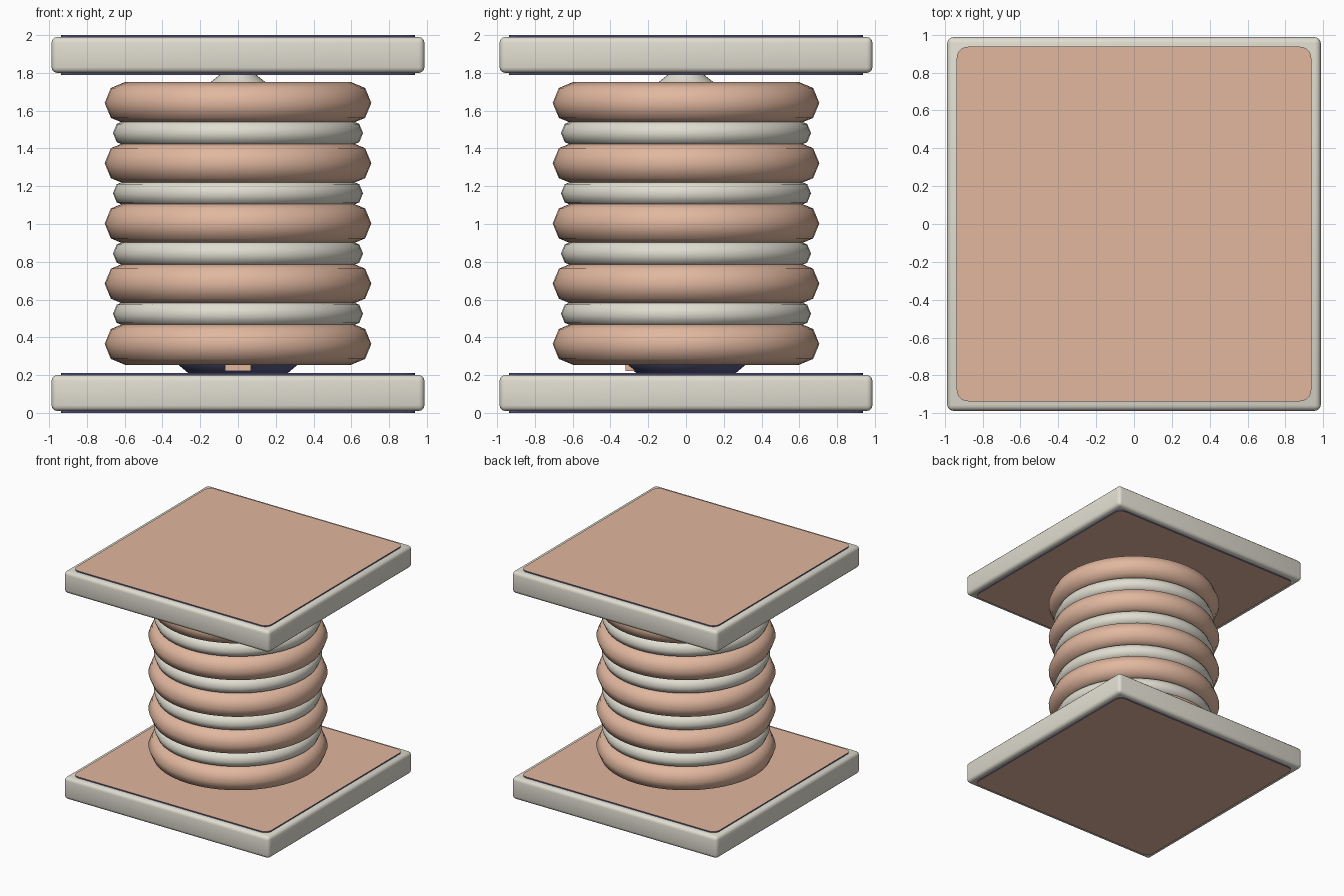
import bpy, bmesh, math

if "Cube" in bpy.data.objects:
    bpy.data.objects.remove(bpy.data.objects["Cube"])


def lin(c):
    c /= 255
    return c / 12.92 if c <= 0.04045 else ((c + 0.055) / 1.055) ** 2.4


def material(name, r, g, b):
    m = bpy.data.materials.new(name)
    m.diffuse_color = (lin(r), lin(g), lin(b), 1)
    m.use_nodes = True
    m.node_tree.nodes["Principled BSDF"].inputs["Base Color"].default_value = m.diffuse_color
    return m


TAN = material("copper tan", 225, 183, 159)
GREY = material("warm grey", 224, 221, 208)
BLUE = material("slate blue", 88, 88, 132)


def finish(ob, name, mat, angle=40):
    ob.name = name
    ob.data.materials.append(mat)
    bpy.context.view_layer.objects.active = ob
    ob.select_set(True)
    bpy.ops.object.shade_smooth_by_angle(angle=math.radians(angle))
    ob.select_set(False)
    return ob


def slab(name, half, z0, z1, mat, bevel, segments, corners_only=False):
    bm = bmesh.new()
    bmesh.ops.create_cube(bm, size=1)
    for v in bm.verts:
        v.co = (v.co.x * 2 * half, v.co.y * 2 * half, z1 if v.co.z > 0 else z0)
    edges = [e for e in bm.edges if not corners_only
             or abs(e.verts[0].co.z - e.verts[1].co.z) > 1e-4]
    bmesh.ops.bevel(bm, geom=edges, offset=bevel, segments=segments,
                    profile=0.5, affect='EDGES')
    me = bpy.data.meshes.new(name)
    bm.to_mesh(me)
    bm.free()
    ob = bpy.data.objects.new(name, me)
    bpy.context.collection.objects.link(ob)
    return finish(ob, name, mat)


def ring(name, z, minor, mat):
    bpy.ops.mesh.primitive_torus_add(location=(0, 0, z), major_radius=0.594,
                                     minor_radius=minor, major_segments=48,
                                     minor_segments=8)
    finish(bpy.context.object, name, mat, 60)


def lathe(name, profile, mat, n=32):
    bm = bmesh.new()
    rows = [[bm.verts.new((r * math.cos(2 * math.pi * i / n),
                           r * math.sin(2 * math.pi * i / n), z))
             for i in range(n)] for r, z in profile]
    for a, b in zip(rows, rows[1:]):
        for i in range(n):
            j = (i + 1) % n
            bm.faces.new((a[i], a[j], b[j], b[i]))
    bm.faces.new(rows[0][::-1])
    bm.faces.new(rows[-1])
    me = bpy.data.meshes.new(name)
    bm.to_mesh(me)
    bm.free()
    ob = bpy.data.objects.new(name, me)
    bpy.context.collection.objects.link(ob)
    finish(ob, name, mat)


# End plates with raised panels on both sides; panel rims are blue
for label, z in (("bottom", 0.0), ("top", 1.79)):
    slab(label + "_plate", 0.987, z + 0.01, z + 0.2, GREY, 0.03, 3)
    panel = slab(label + "_panels", 0.937, z, z + 0.21, TAN, 0.06, 5, True)
    panel.data.materials.append(BLUE)
    for f in panel.data.polygons:
        f.material_index = 0 if abs(f.normal.z) > 0.5 else 1

# Stacked coil: wide rings with narrow rings between them
for i in range(5):
    ring(f"coil_ring_{i + 1}", 0.365 + 0.319 * i, 0.112, TAN)
    if i < 4:
        ring(f"spacer_ring_{i + 1}", 0.5245 + 0.319 * i, 0.068, GREY)

# Core inside the coil: blue bowl at the base, grey cone at the top
lathe("core_bowl", [(0.25, 0.2), (0.31, 0.25), (0.37, 0.34), (0.4, 0.5),
                    (0.4, 1.0)], BLUE)
lathe("core_cone", [(0.4, 1.0), (0.4, 1.4), (0.3, 1.62), (0.14, 1.755),
                    (0.09, 1.795), (0.08, 1.82)], GREY)

# Small tan tab on the front of the bowl
bpy.ops.mesh.primitive_cube_add(size=1, location=(0, -0.295, 0.24))
bpy.context.object.scale = (0.14, 0.05, 0.035)
finish(bpy.context.object, "core_tab", TAN)
